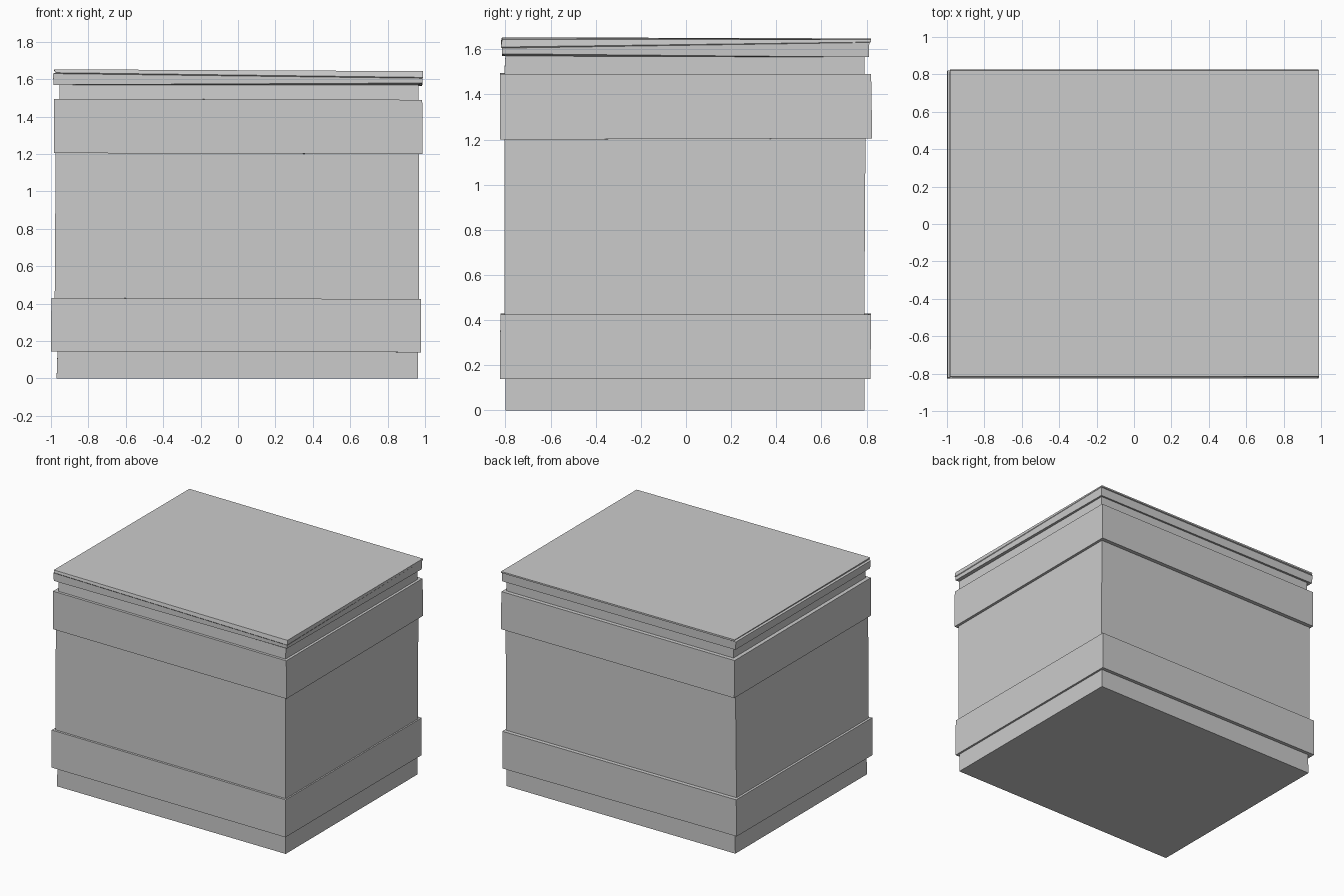
import bpy, bmesh

if "Cube" in bpy.data.objects:
    bpy.data.objects.remove(bpy.data.objects["Cube"])


def loft(name, sections, cap_bottom=False, cap_top=False):
    """Stack of four-cornered rings: (x0, x1, y0, y1, z or four corner heights)."""
    bm = bmesh.new()
    rings = []
    for x0, x1, y0, y1, z in sections:
        zs = z if isinstance(z, tuple) else (z,) * 4
        corners = ((x0, y0), (x1, y0), (x1, y1), (x0, y1))
        rings.append([bm.verts.new((x, y, h)) for (x, y), h in zip(corners, zs)])
    for a, b in zip(rings, rings[1:]):
        for i in range(4):
            j = (i + 1) % 4
            bm.faces.new((a[i], a[j], b[j], b[i]))
    if cap_bottom:
        bm.faces.new(rings[0][::-1])
    if cap_top:
        bm.faces.new(rings[-1])
    mesh = bpy.data.meshes.new(name)
    bm.to_mesh(mesh)
    bm.free()
    obj = bpy.data.objects.new(name, mesh)
    bpy.context.collection.objects.link(obj)
    return obj


# Slightly crooked seams shared by neighbouring parts
base_top = (-0.965, 0.963, -0.80, 0.79, (0.145, 0.14, 0.14, 0.15))
wall_low = (-0.98, 0.967, -0.805, 0.79, (0.43, 0.425, 0.425, 0.43))
wall_high = (-0.975, 0.967, -0.805, 0.795, (1.205, 1.20, 1.205, 1.205))
neck_low = (-0.955, 0.965, -0.805, 0.79, (1.495, 1.49, 1.49, 1.49))
neck_top = (-0.955, 0.965, -0.80, 0.79, 1.57)


def band(name, low, high, low_out, high_out):
    """Raised strap with ledges running back to the wall."""
    return loft(name, [low, low_out + (low[4],), high_out + (high[4],), high])


# Crate walls
loft("crate_base", [(-0.97, 0.963, -0.80, 0.79, 0), base_top], cap_bottom=True)
loft("crate_wall", [wall_low, wall_high])
loft("crate_neck", [neck_low, neck_top])

# Raised straps around the walls
band("lower_band", base_top, wall_low,
     (-1.0, 0.978, -0.825, 0.817), (-0.998, 0.978, -0.822, 0.82))
band("upper_band", wall_high, neck_low,
     (-0.985, 0.987, -0.825, 0.825), (-0.985, 0.985, -0.825, 0.82))

# Overhanging, slightly tilted lid
loft("lid", [
    neck_top,
    (-0.985, 0.985, -0.815, 0.81, (1.57, 1.58, 1.565, 1.568)),
    (-0.99, 0.987, -0.815, 0.812, (1.63, 1.605, 1.63, 1.63)),
    (-0.975, 0.99, -0.82, 0.82, (1.635, 1.61, 1.632, 1.635)),
    (-0.985, 0.988, -0.815, 0.82, (1.653, 1.643, 1.643, 1.648)),
], cap_top=True)
